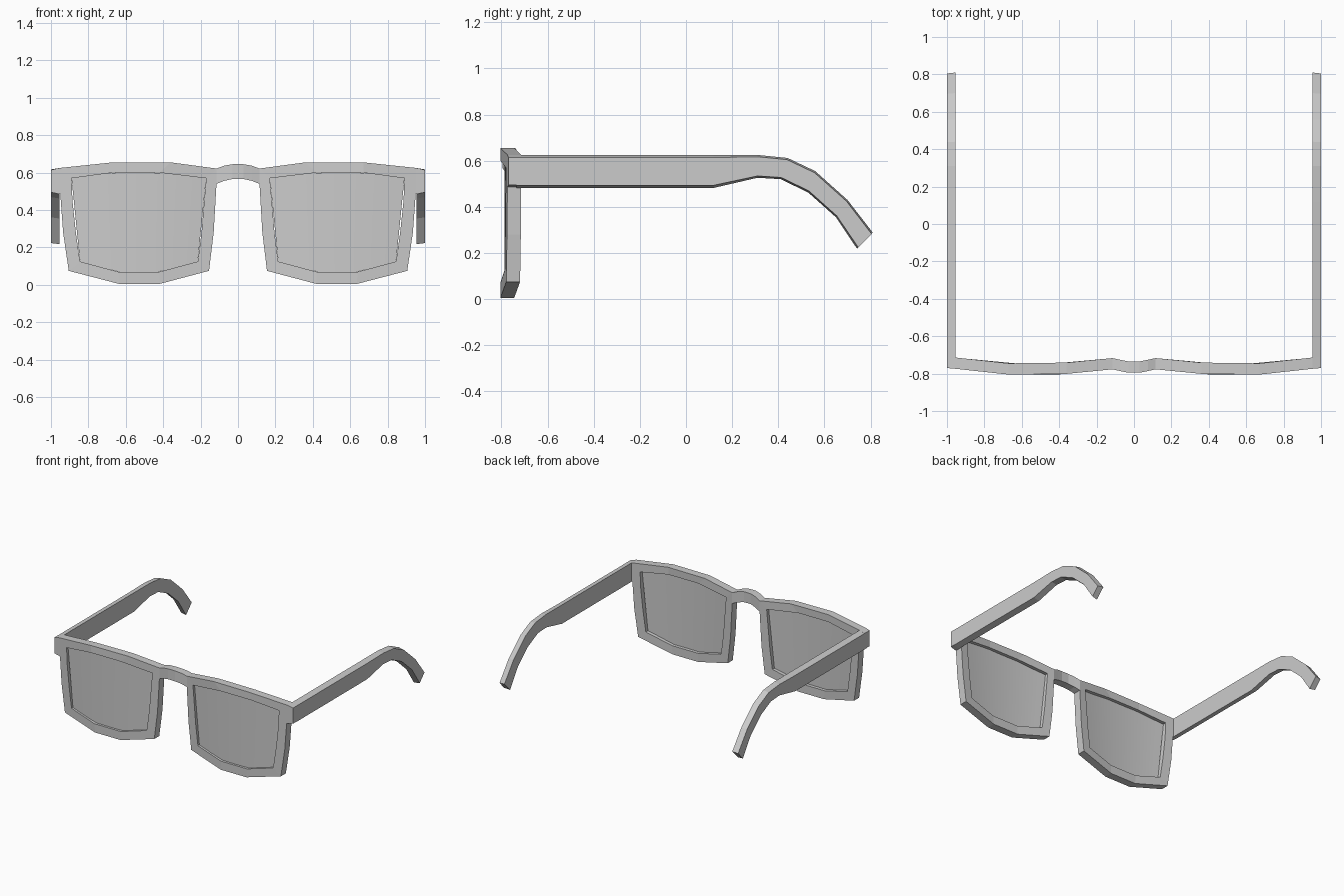
import bpy, bmesh

if "Cube" in bpy.data.objects:
    bpy.data.objects.remove(bpy.data.objects["Cube"])

def interp(knots, x):
    for (a, ya), (b, yb) in zip(knots, knots[1:]):
        if x <= b:
            return ya + (yb - ya) * (x - a) / (b - a)
    return knots[-1][1]

def finish(bm, name):
    bmesh.ops.recalc_face_normals(bm, faces=bm.faces)
    me = bpy.data.meshes.new(name)
    bm.to_mesh(me)
    bm.free()
    ob = bpy.data.objects.new(name, me)
    bpy.context.collection.objects.link(ob)
    return ob

def curved_plate(name, quads, depth, y_of_x):
    """Mirrored front-view polygons, bent in y along x and thickened backwards."""
    bm = bmesh.new()
    for s in (1, -1):
        for q in quads:
            vs = [bm.verts.new((s * x, y_of_x(x), z)) for x, z in q]
            bm.faces.new(vs if s > 0 else vs[::-1])
    bmesh.ops.remove_doubles(bm, verts=bm.verts, dist=1e-4)
    r = bmesh.ops.extrude_face_region(bm, geom=bm.faces[:], use_keep_orig=True)
    for v in r["geom"]:
        if isinstance(v, bmesh.types.BMVert):
            v.co.y += depth
    return finish(bm, name)

# Front frame: rims, end pieces and bridge
outer = [(.115, .622), (.36, .655), (.67, .655), (.955, .625), (.95, .485), (.935, .28),
         (.905, .075), (.635, .005), (.42, .005), (.155, .075), (.13, .28), (.115, .54)]
inner = [(.17, .57), (.42, .60), (.67, .60), (.89, .57), (.885, .45), (.867, .28),
         (.845, .125), (.64, .07), (.42, .07), (.215, .125), (.195, .28), (.178, .48)]
quads = [[outer[i - 1], outer[i], inner[i], inner[i - 1]] for i in range(12)]
quads.append([outer[3], (1, .614), (1, .495), outer[4]])
bridge = [(outer[0], outer[11]), ((.075, .637), (.075, .556)),
          ((.03, .645), (.03, .566)), ((0, .646), (0, .567))]
quads += [[b[0], a[0], a[1], b[1]] for a, b in zip(bridge, bridge[1:])]
bend = [(0, -.795), (.035, -.795), (.115, -.777), (.4, -.805), (.67, -.805), (.955, -.774), (1, -.77)]
curved_plate("front_frame", quads, .06, lambda x: interp(bend, x))

# Curved lenses set inside the rims
top = inner[:4]
bottom = inner[6:10][::-1]
N = 12
cols = []
for i in range(N + 1):
    t = i / N
    xt, xb = .17 + .72 * t, .215 + .63 * t
    cols.append(((xt, interp(top, xt)), (xb, interp(bottom, xb))))
strips = [[a[0], b[0], b[1], a[1]] for a, b in zip(cols, cols[1:])]
lenses = curved_plate("lenses", strips, .018, lambda x: -.788 + .03 * ((x - .53) / .4) ** 2)
bpy.context.view_layer.objects.active = lenses
lenses.select_set(True)
bpy.ops.object.shade_smooth_by_angle()

# Temple arms: side profile pairs (top, bottom), slightly narrower on the outside
arm = [((-.735, .625), (-.735, .482)), ((.12, .625), (.12, .482)), ((.31, .625), (.31, .526)),
       ((.44, .612), (.41, .52)), ((.56, .555), (.53, .462)), ((.70, .43), (.65, .355)),
       ((.81, .288), (.742, .218))]
bm = bmesh.new()
rings = []
for (ty, tz), (by, bz) in arm:
    dy, dz = (by - ty) * .08, (bz - tz) * .08
    pts = [(.955, ty, tz), (1, ty + dy, tz + dz), (1, by - dy, bz - dz), (.955, by, bz)]
    rings.append([bm.verts.new(p) for p in pts])
for a, b in zip(rings, rings[1:]):
    for i in range(4):
        bm.faces.new((a[i - 1], a[i], b[i], b[i - 1]))
bm.faces.new(rings[0])
bm.faces.new(rings[-1])
arms = finish(bm, "temple_arms")
arms.modifiers.new("mirror", "MIRROR")
